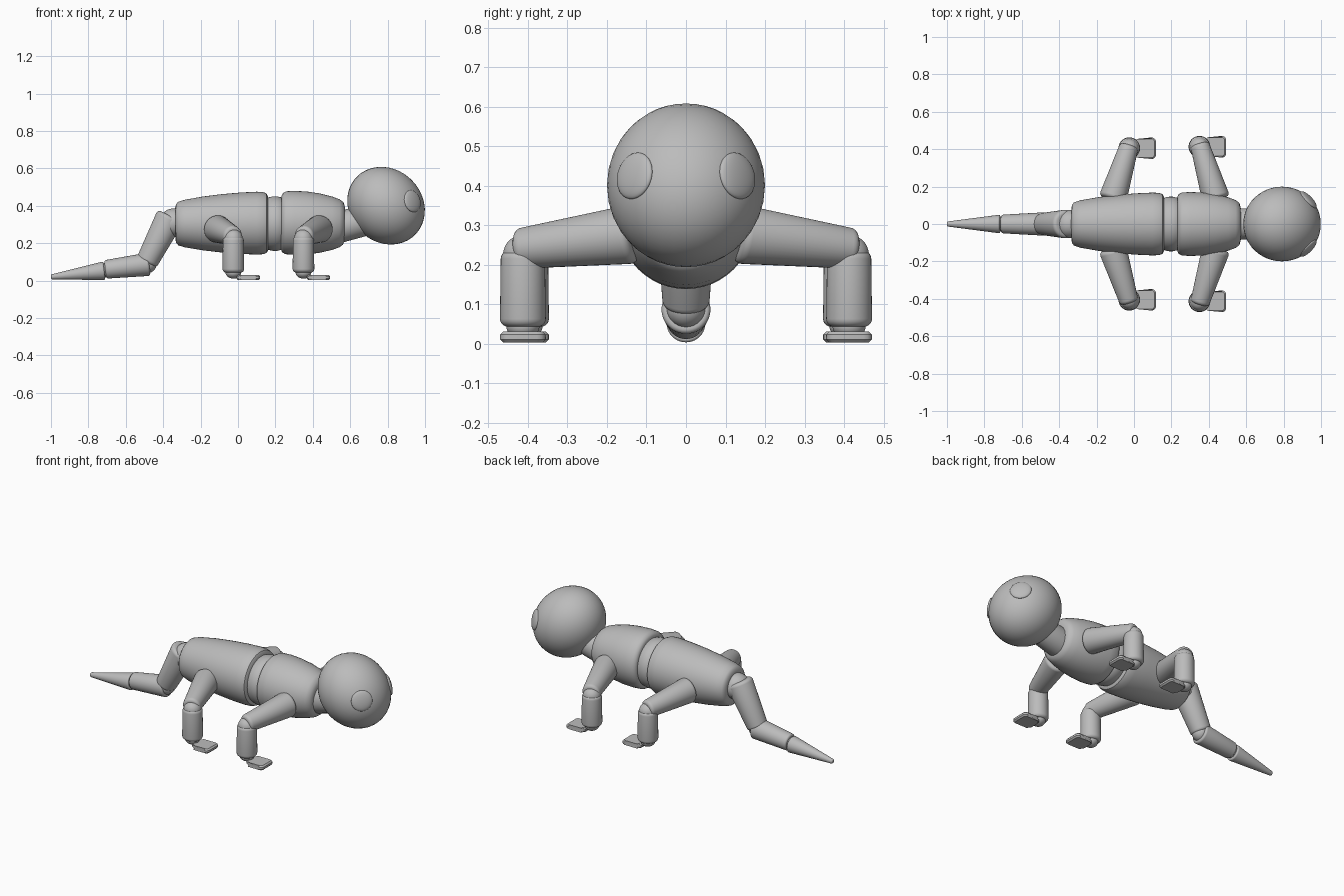
import bpy, bmesh, math
from mathutils import Vector, Matrix

if "Cube" in bpy.data.objects:
    bpy.data.objects.remove(bpy.data.objects["Cube"])

grey = bpy.data.materials.new("plain_grey")
grey.diffuse_color = (0.5, 0.5, 0.5, 1)
grey.use_nodes = True
grey.node_tree.nodes["Principled BSDF"].inputs["Base Color"].default_value = grey.diffuse_color


def finish(bm, name, angle=40):
    bmesh.ops.recalc_face_normals(bm, faces=bm.faces)
    me = bpy.data.meshes.new(name)
    bm.to_mesh(me)
    bm.free()
    me.materials.append(grey)
    ob = bpy.data.objects.new(name, me)
    bpy.context.collection.objects.link(ob)
    bpy.ops.object.select_all(action='DESELECT')
    ob.select_set(True)
    bpy.context.view_layer.objects.active = ob
    bpy.ops.object.shade_smooth_by_angle(angle=math.radians(angle))
    return ob


def lathe(name, p0, p1, profile, n=40):
    """Revolve (fraction, radius) pairs round the line p0-p1, closing both ends."""
    p0, p1 = Vector(p0), Vector(p1)
    rot = (p1 - p0).to_track_quat('Z', 'Y')
    bm = bmesh.new()
    rings = []
    for t, r in profile:
        c = p0.lerp(p1, t)
        rings.append([bm.verts.new(c + rot @ Vector((r * math.cos(a), r * math.sin(a), 0)))
                      for a in (2 * math.pi * i / n for i in range(n))])
    for a, b in zip(rings, rings[1:]):
        for i in range(n):
            bm.faces.new((a[i], a[(i + 1) % n], b[(i + 1) % n], b[i]))
    bm.faces.new(rings[0])
    bm.faces.new(rings[-1])
    return finish(bm, name)


def capsule(name, p0, p1, r0, r1, edge=0.02):
    """Tapered cylinder with rounded rims."""
    length = (Vector(p1) - Vector(p0)).length
    steps = [math.pi / 2 * i / 5 for i in range(6)]
    start = [(edge * (1 - math.sin(a)) / length, r0 - edge * (1 - math.cos(math.pi / 2 - a)))
             for a in reversed(steps)]
    start = [(edge * (1 - math.cos(a)) / length, r0 - edge * (1 - math.sin(a))) for a in steps]
    end = [(1 - edge * (1 - math.cos(a)) / length, r1 - edge * (1 - math.sin(a)))
           for a in reversed(steps)]
    return lathe(name, p0, p1, start + end)


def ball(name, centre, size, rot=Matrix.Identity(4)):
    bm = bmesh.new()
    m = Matrix.Translation(centre) @ rot @ Matrix.Diagonal((*size, 1))
    bmesh.ops.create_uvsphere(bm, u_segments=40, v_segments=24, radius=1, matrix=m)
    return finish(bm, name)


# Torso: rear half, waist and chest
lathe("rear_torso", (-0.335, 0, 0.305), (0.16, 0, 0.308),
      [(0, 0.085), (0.008, 0.103), (0.03, 0.116), (0.1, 0.127), (0.3, 0.144), (0.5, 0.156),
       (0.7, 0.164), (0.88, 0.168), (0.95, 0.166), (0.985, 0.159), (1, 0.145)], 48)
lathe("waist", (0.15, 0, 0.305), (0.245, 0, 0.305),
      [(0, 0.13), (0.12, 0.14), (0.4, 0.146), (0.6, 0.146), (0.88, 0.14), (1, 0.13)], 48)
lathe("chest", (0.232, 0, 0.31), (0.57, 0, 0.306),
      [(0, 0.145), (0.02, 0.159), (0.07, 0.168), (0.2, 0.171), (0.4, 0.168), (0.6, 0.159),
       (0.8, 0.143), (0.92, 0.128), (0.98, 0.113), (1, 0.09)], 48)

# Neck and egg-shaped head leaning forward
capsule("neck", (0.53, 0, 0.285), (0.72, 0, 0.33), 0.085, 0.08)
ball("head", (0.7915, 0, 0.401), (0.22, 0.2, 0.194), Matrix.Rotation(math.pi / 4, 4, 'Y'))

# Shallow eye discs
for s, side in ((1, "left"), (-1, "right")):
    facing = Vector((0.70, 0.69 * s, 0.21)).to_track_quat('Z', 'Y').to_matrix().to_4x4()
    ball("eye_" + side, (0.932, 0.13 * s, 0.425), (0.06, 0.06, 0.017), facing)

# Tail of three sections with ball joints
ball("tail_root_joint", (-0.345, 0, 0.31), (0.076, 0.076, 0.076))
capsule("tail_upper", (-0.36, 0, 0.345), (-0.49, 0, 0.095), 0.076, 0.06)
ball("tail_middle_joint", (-0.485, 0, 0.09), (0.05, 0.05, 0.05))
capsule("tail_middle", (-0.475, 0, 0.088), (-0.71, 0, 0.06), 0.062, 0.05, 0.012)
ball("tail_end_joint", (-0.71, 0, 0.056), (0.038, 0.038, 0.038))
capsule("tail_tip", (-0.715, 0, 0.053), (-1.0, 0, 0.02), 0.049, 0.014, 0.008)

# Four legs: the shoulder sits behind the elbow at the rear, ahead of it at the front
for where, hip_x, knee_x, y in (("rear", -0.115, -0.025, 0.405), ("front", 0.44, 0.35, 0.413)):
    for s, side in ((1, "left"), (-1, "right")):
        tag = f"{where}_{side}"
        capsule("upper_leg_" + tag, (hip_x, 0.13 * s, 0.278), (knee_x, (y + 0.015) * s, 0.24),
                0.074, 0.052)
        ball("knee_" + tag, (knee_x, y * s, 0.225), (0.05, 0.05, 0.05))
        capsule("lower_leg_" + tag, (knee_x, y * s, 0.235), (knee_x, y * s, 0.043), 0.056, 0.058)
        ball("ankle_" + tag, (knee_x, y * s, 0.045), (0.042, 0.042, 0.034))
        # Flat foot pointing forward
        bm = bmesh.new()
        bmesh.ops.create_cube(bm, size=1, matrix=Matrix.Translation((knee_x + 0.08, y * s, 0.017))
                              @ Matrix.Diagonal((0.125, 0.116, 0.028, 1)))
        bmesh.ops.bevel(bm, geom=[e for e in bm.edges if abs(e.verts[0].co.z - e.verts[1].co.z) > 0.01],
                        offset=0.022, segments=3, profile=0.5, affect='EDGES')
        bmesh.ops.bevel(bm, geom=[e for e in bm.edges if abs(e.verts[0].co.z - e.verts[1].co.z) < 0.01],
                        offset=0.008, segments=1, affect='EDGES')
        for v in bm.verts:
            if v.co.x < knee_x + 0.04:      # narrower heel
                v.co.y = y * s + (v.co.y - y * s) * 0.7
        finish(bm, "foot_" + tag, 30)
